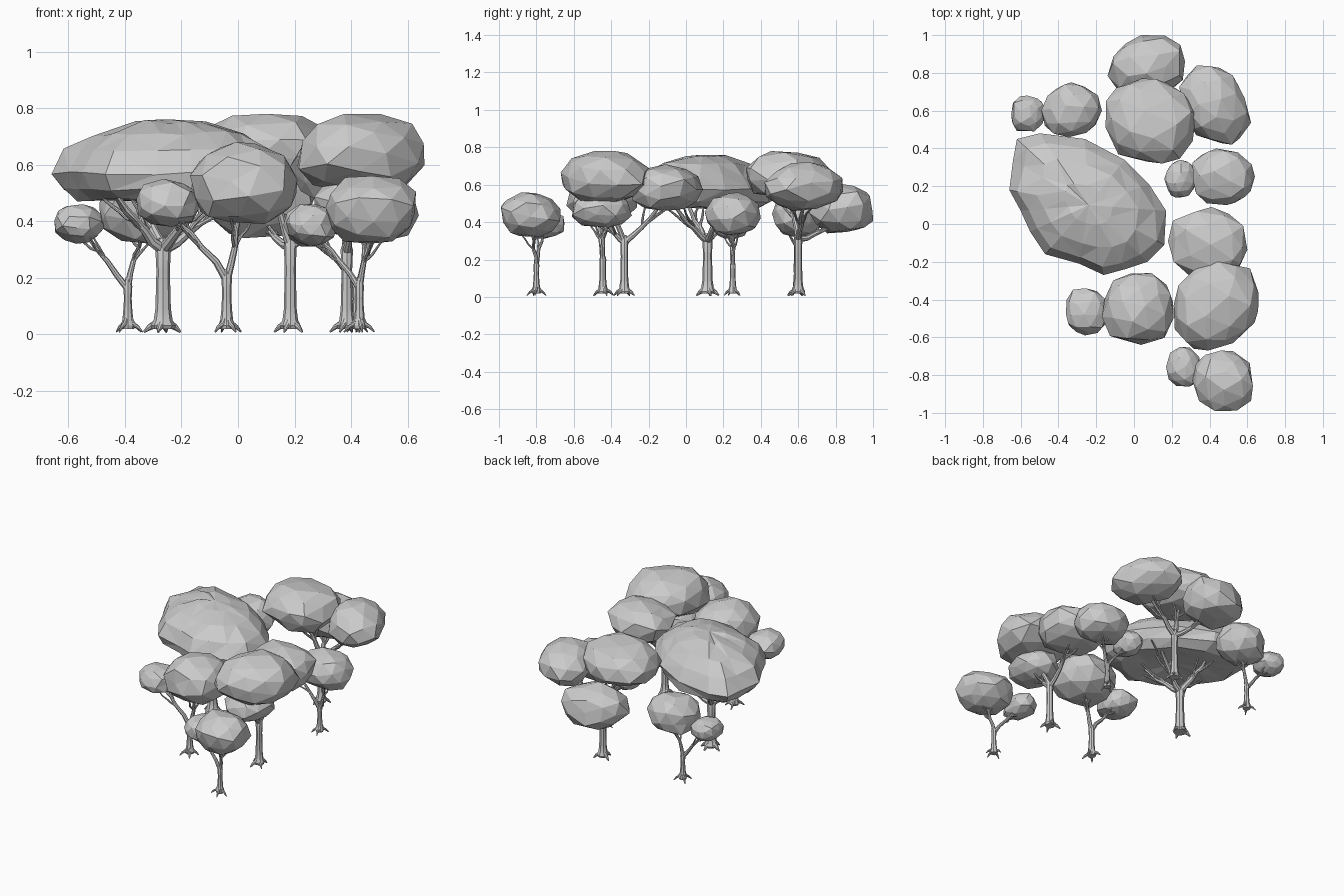
import bpy
import bmesh
import random
from math import cos, sin, tau
from mathutils import Vector, Matrix

rng = random.Random(11)
if "Cube" in bpy.data.objects:
    bpy.data.objects.remove(bpy.data.objects["Cube"], do_unlink=True)

grey = bpy.data.materials.new("plain_grey")
grey.use_nodes = True
COLOUR = (0.6, 0.6, 0.6, 1)
grey.diffuse_color = COLOUR
grey.node_tree.nodes["Principled BSDF"].inputs["Base Color"].default_value = COLOUR


def add_object(name, mesh):
    mesh.materials.clear()
    mesh.materials.append(grey)
    obj = bpy.data.objects.new(name, mesh)
    bpy.context.scene.collection.objects.link(obj)
    return obj


def finish_flat(name, bm):
    bmesh.ops.recalc_face_normals(bm, faces=bm.faces)
    mesh = bpy.data.meshes.new(name)
    bm.to_mesh(mesh)
    bm.free()
    return add_object(name, mesh)


def crown(name, low, high, skew=0):
    """Faceted leaf clump that fills the given bounds; skew stretches it diagonally."""
    bm = bmesh.new()
    bmesh.ops.create_icosphere(bm, subdivisions=2, radius=1)
    spin = Matrix.Rotation(rng.uniform(0, tau), 3, "Z") @ Matrix.Rotation(rng.uniform(0, tau), 3, "X")
    for v in bm.verts:
        p = spin @ v.co
        p = Vector([abs(c) ** 0.92 * (1 if c > 0 else -1) for c in p])
        p += Vector([rng.uniform(-1, 1) for _ in range(3)]) * 0.075
        v.co = (p.x + skew * p.y, p.y + skew * p.x, p.z)
    mins = [min(v.co[i] for v in bm.verts) for i in range(3)]
    maxs = [max(v.co[i] for v in bm.verts) for i in range(3)]
    for v in bm.verts:
        for i in range(3):
            t = (v.co[i] - mins[i]) / (maxs[i] - mins[i])
            v.co[i] = low[i] + t * (high[i] - low[i])
    return finish_flat(name, bm)


def spline(curve, points, radii):
    s = curve.splines.new("POLY")
    s.points.add(len(points) - 1)
    for pt, p, r in zip(s.points, points, radii):
        pt.co = (*p, 1)
        pt.radius = r


def bowed(curve, start, end, r0, r1, sag):
    """Tapered branch from start to end; a negative sag arches it upwards."""
    start, end = Vector(start), Vector(end)
    pts, radii = [], []
    for i in range(6):
        t = i / 5
        p = start.lerp(end, t)
        p.z += sag * (end - start).xy.length * (t * t - t)
        if 0 < i < 5:
            p += Vector([rng.uniform(-1, 1) for _ in range(3)]) * 0.006
        pts.append(p)
        radii.append(r0 + (r1 - r0) * t)
    spline(curve, pts, radii)
    return pts


def tree(name, x, y, fork, r, crowns, sag, twigs=3):
    """Trunk, roots, one limb to each crown and thin twigs into it."""
    curve = bpy.data.curves.new(name, "CURVE")
    curve.dimensions = "3D"
    curve.bevel_depth = 1
    curve.bevel_resolution = 2
    curve.use_fill_caps = True

    profile = ((0.018, 1.4), (0.03, 1.6), (0.05, 1.2), (0.09, 0.98), (fork * 0.7, 0.85),
               (fork - 0.01, 1), (fork + 0.02, 0.5))
    spline(curve, [(x, y, z) for z, w in profile], [r * w for z, w in profile])

    # roots
    turn = rng.uniform(0, tau)
    for i in range(4):
        a = turn + tau * (i + rng.uniform(-0.25, 0.25)) / 4
        reach = (0.03 + 1.5 * r) * rng.uniform(0.85, 1.1)
        steps = ((0.1, 0.065, 0.6), (0.35, 0.036, 0.55), (0.7, 0.025, 0.4), (1, 0.008, 0.15))
        spline(curve, [(x + reach * d * cos(a), y + reach * d * sin(a), z) for d, z, w in steps],
               [r * w for d, z, w in steps])

    # limbs and twigs
    for low, high, *_ in crowns:
        low, high = Vector(low), Vector(high)
        mid, size = (low + high) / 2, high - low
        goal = Vector((mid.x, mid.y, low.z + size.z * 0.3))
        limb = bowed(curve, (x, y, fork - 0.02), goal, r * 0.75, r * 0.3, sag)
        for i in range(twigs):
            a = tau * (i + rng.random() * 0.5) / twigs
            spread = rng.uniform(0.22, 0.32)
            tip = Vector((mid.x + size.x * spread * cos(a), mid.y + size.y * spread * sin(a),
                          low.z + size.z * 0.35))
            bowed(curve, limb[2 + i % 2], tip, r * 0.36, r * 0.14, 0.2)

    # turn the curve into a mesh
    temp = bpy.data.objects.new(name + "_path", curve)
    bpy.context.scene.collection.objects.link(temp)
    graph = bpy.context.evaluated_depsgraph_get()
    mesh = bpy.data.meshes.new_from_object(temp.evaluated_get(graph))
    bpy.data.objects.remove(temp, do_unlink=True)
    obj = add_object(name, mesh)
    bpy.ops.object.select_all(action="DESELECT")
    obj.select_set(True)
    bpy.context.view_layer.objects.active = obj
    bpy.ops.object.shade_smooth_by_angle()


def clump_tree(name, x, y, fork, r, sag, crowns):
    for i, shape in enumerate(crowns):
        crown(f"{name}_crown_{i + 1}", *shape)
    tree(name + "_trunk", x, y, fork, r, crowns, sag)


# small trees with one side clump and one main clump
clump_tree("back_right_tree", -.39, .59, .18, .016, -.4, [
    ((-.65, .49, .32), (-.47, .68, .46)), ((-.49, .46, .32), (-.17, .75, .56))])
clump_tree("left_tree", .42, .25, .18, .016, -.4, [
    ((.16, .14, .31), (.33, .34, .46)), ((.31, .10, .33), (.64, .40, .56))])
clump_tree("front_left_tree", .43, -.8, .18, .016, -.4, [
    ((.17, -.86, .31), (.35, -.65, .46)), ((.31, -.99, .32), (.63, -.67, .56), -.03)])
clump_tree("front_right_tree", -.04, -.445, .21, .019, -.4, [
    ((-.36, -.59, .38), (-.14, -.34, .55)), ((-.17, -.64, .39), (.21, -.26, .68))])

# tall trees with three clumps
clump_tree("back_tall_tree", .185, .6, .33, .023, .3, [
    ((-.15, .32, .53), (.33, .77, .78), -.05), ((.24, .42, .46), (.62, .84, .72), -.14),
    ((-.14, .66, .34), (.27, 1, .61), .03)])
clump_tree("front_tall_tree", .385, -.33, .31, .022, .3, [
    ((.21, -.67, .5), (.66, -.2, .78), .05), ((.18, -.29, .46), (.6, .09, .71), -.05),
    ((.27, -.61, .37), (.55, -.29, .55))])

# broad tree: stacked rings of one footprint
CENTRE = Vector((-.24, .1))
FOOTPRINT = [(-.62, .45), (-.5, .48), (-.26, .45), (-.05, .34), (.08, .21), (.17, .07),
             (.16, -.11), (.07, -.2), (-.05, -.24), (-.16, -.27), (-.29, -.21), (-.47, -.16),
             (-.55, -.04), (-.6, .07), (-.66, .18), (-.64, .34)]
RINGS = [(.4, .48), (.76, .475), (.94, .51), (1, .57), (.88, .65), (.63, .71), (.3, .75)]
bm = bmesh.new()
loops = []
for scale, z in RINGS:
    loop = []
    for p in FOOTPRINT:
        wobble = 1 if scale == 1 else rng.uniform(0.95, 1.04)
        q = CENTRE + (Vector(p) - CENTRE) * scale * wobble
        loop.append(bm.verts.new((q.x, q.y, z + rng.uniform(-.009, .009))))
    loops.append(loop)
n = len(FOOTPRINT)
for a, b in zip(loops, loops[1:]):
    for i in range(n):
        j = (i + 1) % n
        bm.faces.new((a[i], a[j], b[j], b[i]))
for loop, z in ((loops[0], .49), (loops[-1], .76)):
    hub = bm.verts.new((*CENTRE, z))
    for i in range(n):
        bm.faces.new((loop[i], loop[(i + 1) % n], hub))
bmesh.ops.triangulate(bm, faces=bm.faces)
finish_flat("broad_tree_crown", bm)

# its limbs fan out to patches under the crown
patches = []
for i in range(4):
    a = tau * i / 4 + 0.5
    c = Vector((CENTRE.x + .22 * cos(a), CENTRE.y + .19 * sin(a), .52))
    half = Vector((.16, .16, .06))
    patches.append((c - half, c + half))
tree("broad_tree_trunk", -.265, .115, .32, .028, patches, .3)
